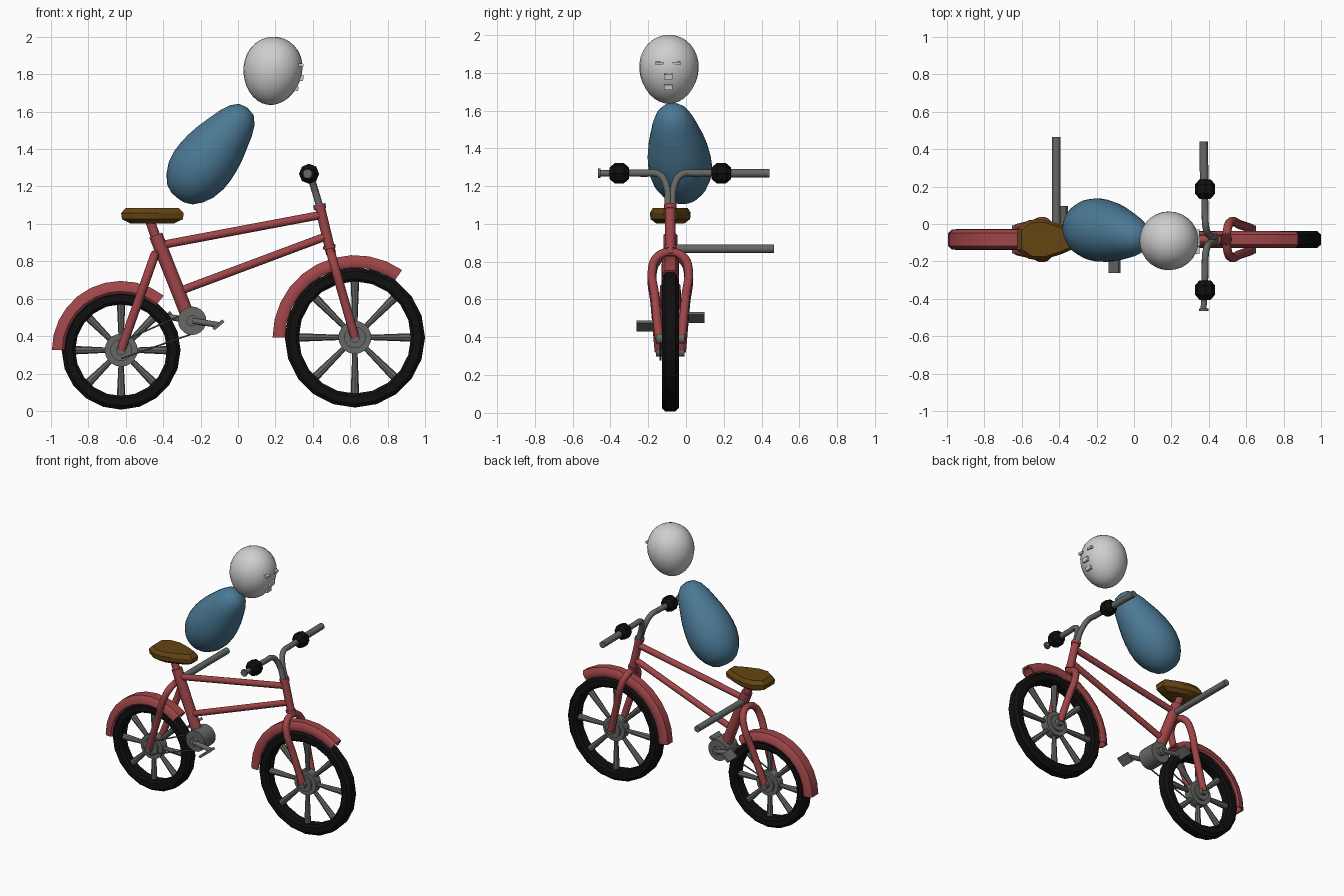
import bpy, bmesh
from math import pi, cos, sin, radians
from mathutils import Vector, Matrix

cube = bpy.data.objects.get("Cube")
if cube:
    bpy.data.objects.remove(cube)

YC = -0.083  # centre plane of the bicycle


def material(name, r, g, b):
    m = bpy.data.materials.new(name)
    m.use_nodes = True
    m.diffuse_color = (r, g, b, 1)
    m.node_tree.nodes["Principled BSDF"].inputs["Base Color"].default_value = (r, g, b, 1)
    return m


RED = material("frame red", 0.35, 0.06, 0.065)
GREY = material("metal grey", 0.13, 0.14, 0.13)
BLACK = material("rubber black", 0.005, 0.005, 0.005)
BROWN = material("saddle brown", 0.13, 0.06, 0.006)
BLUE = material("torso blue", 0.07, 0.19, 0.3)
WHITE = material("head white", 0.62, 0.62, 0.62)


def finish(name, bm, mat, angle=40):
    bmesh.ops.remove_doubles(bm, verts=bm.verts, dist=1e-5)
    bmesh.ops.recalc_face_normals(bm, faces=bm.faces)
    mesh = bpy.data.meshes.new(name)
    bm.to_mesh(mesh)
    bm.free()
    mesh.materials.append(mat)
    ob = bpy.data.objects.new(name, mesh)
    bpy.context.collection.objects.link(ob)
    bpy.ops.object.select_all(action='DESELECT')
    ob.select_set(True)
    bpy.context.view_layer.objects.active = ob
    bpy.ops.object.shade_smooth_by_angle(angle=radians(angle))
    return ob


def lathe(name, base, axis, profile, mat, n=16, closed=False, angle=40):
    """Turn (radius, height) points around an axis through base."""
    bm = bmesh.new()
    rot = Vector(axis).to_track_quat('Z', 'Y')
    rings = []
    for r, h in profile:
        rings.append([bm.verts.new(Vector(base) + rot @ Vector(
            (r * cos(2 * pi * i / n), r * sin(2 * pi * i / n), h))) for i in range(n)])
    pairs = list(zip(rings, rings[1:]))
    if closed:
        pairs.append((rings[-1], rings[0]))
    else:
        bm.faces.new(rings[0])
        bm.faces.new(rings[-1])
    for a, b in pairs:
        for i in range(n):
            j = (i + 1) % n
            bm.faces.new((a[i], a[j], b[j], b[i]))
    return finish(name, bm, mat, angle)


def rod(name, p, q, r, mat, r2=None, n=12):
    d = Vector(q) - Vector(p)
    return lathe(name, p, d, [(r, 0), (r if r2 is None else r2, d.length)], mat, n)


def tube(name, points, r, mat):
    """Round tube along a smooth path."""
    cu = bpy.data.curves.new(name, 'CURVE')
    cu.dimensions = '3D'
    cu.bevel_depth, cu.bevel_resolution, cu.resolution_u = r, 3, 6
    cu.use_fill_caps = True
    sp = cu.splines.new('BEZIER')
    sp.bezier_points.add(len(points) - 1)
    for bp, co in zip(sp.bezier_points, points):
        bp.co = co
        bp.handle_left_type = bp.handle_right_type = 'AUTO'
    temp = bpy.data.objects.new(name + " path", cu)
    bpy.context.collection.objects.link(temp)
    bpy.context.view_layer.update()
    mesh = bpy.data.meshes.new_from_object(
        temp.evaluated_get(bpy.context.evaluated_depsgraph_get()))
    bpy.data.objects.remove(temp)
    bm = bmesh.new()
    bm.from_mesh(mesh)
    bpy.data.meshes.remove(mesh)
    return finish(name, bm, mat)


def box(name, loc, size, mat, tilt=0):
    bm = bmesh.new()
    bmesh.ops.create_cube(bm, size=1, matrix=Matrix.Translation(loc)
                          @ Matrix.Rotation(tilt, 4, 'Y') @ Matrix.Diagonal((*size, 1)))
    return finish(name, bm, mat, 20)


def fender(name, x, z, r, half, start, end, steps=10):
    """Arched channel section swept around the wheel."""
    section = [(r - 0.055, 1), (r - 0.02, 0.95), (r, 0.6)]
    section += [(a, -b) for a, b in reversed(section)]
    section += [(a - 0.012, b * 0.82) for a, b in reversed(section)]
    bm = bmesh.new()
    rings = []
    for k in range(steps + 1):
        t = radians(start + (end - start) * k / steps)
        rings.append([bm.verts.new((x + a * cos(t), YC + b * half, z + a * sin(t)))
                      for a, b in section])
    for a, b in zip(rings, rings[1:]):
        for i in range(len(section)):
            j = (i + 1) % len(section)
            bm.faces.new((a[i], a[j], b[j], b[i]))
    bm.faces.new(rings[0])
    bm.faces.new(rings[-1])
    finish(name, bm, RED)


def wheel(side, x, z, r, rim, crown, arch):
    c = Vector((x, YC, z))
    # Tyre, hub and spokes
    w = 0.045
    tyre = [(rim, -w * .7), (rim + .015, -w), (r - .02, -w), (r, -w * .6),
            (r, w * .6), (r - .02, w), (rim + .015, w), (rim, w * .7)]
    lathe(side + "_tyre", c, (0, 1, 0), tyre, BLACK, 20, closed=True, angle=30)
    for part, hr, hw in (("hub", .088, .03), ("hub_flange", .058, .045), ("axle", .027, .075)):
        lathe(f"{side}_{part}", c, (0, 1, 0), [(hr, -hw), (hr, hw)], GREY, 20)
    for k in range(8):
        d = Vector((cos(k * pi / 4), 0, sin(k * pi / 4)))
        rod(f"{side}_spoke_{k + 1}", c + d * .05, c + d * (rim + .01), .013, GREY, .023, 8)
    # Fork arching over the wheel
    top = Vector((crown[0], YC, crown[1]))
    leg = [(0, .06), (.5, .082), (.8, .096), (.94, .07)]
    path = [c.lerp(top, t) + Vector((0, -s, 0)) for t, s in leg] + [top]
    path += [c.lerp(top, t) + Vector((0, s, 0)) for t, s in reversed(leg)]
    tube(side + "_fork", path, .024, RED)
    fender(side + "_fender", x, z, *arch)


wheel("front", .625, .393, .375, .30, (.495, .85), (.44, .046, 55, 180))
wheel("rear", -.625, .325, .318, .245, (-.445, .835), (.37, .056, 52, 180))

# Frame tubes
for name, p, q, r in (("seat_tube", (-.44, .94), (-.265, .5), .037),
                      ("seat_post", (-.475, 1.03), (-.43, .9), .026),
                      ("top_tube", (-.42, .885), (.44, 1.047), .022),
                      ("lower_tube", (-.32, .638), (.48, .937), .022),
                      ("head_tube", (.437, 1.095), (.498, .84), .027),
                      ("upper_collar", (.434, 1.105), (.439, 1.08), .033),
                      ("lower_collar", (.486, .885), (.49, .868), .034)):
    rod(name, (p[0], YC, p[1]), (q[0], YC, q[1]), r, RED)

# Handlebar with grips
for side, s, reach, er in (("left", 1, .525, .023), ("right", -1, .375, .016)):
    at = lambda x, y, z: (x, YC + s * y, z)
    tube(side + "_handlebar", [at(.438, .012, 1.09), at(.405, .02, 1.2), at(.385, .06, 1.262),
                               at(.38, .14, 1.268), at(.378, .27, 1.268)], .019, GREY)
    lathe(side + "_grip", at(.38, .27, 1.268), (0, 1, 0),
          [(.03, -.052), (.054, -.024), (.054, .024), (.03, .052)], BLACK, 8, angle=20)
    rod(side + "_bar_end", at(.376, .27, 1.268), at(.372, reach, 1.268), er, GREY)
rod("bar_cap", (.372, -.452, 1.268), (.372, -.465, 1.268), .025, GREY)

# Loose side rod behind the saddle
rod("side_rod", (-.415, -.09, .868), (-.415, .465, .868), .023, GREY)

# Crank drum, arms and pedals
hub = Vector((-.245, YC, .482))
lathe("crank_drum", hub, (0, 1, 0), [(.076, -.065), (.076, .065)], GREY, 20)
lathe("crank_axle", hub, (0, 1, 0), [(.03, -.09), (.03, .09)], GREY, 12)
for side, s, px, pz in (("left", 1, -.385, .505), ("right", -1, -.105, .46)):
    y = YC + s * .083
    rod(side + "_crank", (-.245, y, .482), (px, y, pz), .016, GREY)
    box(side + "_pedal", (px, YC + s * .13, pz), (.07, .1, .018), GREY, -.7)

# Chain runs
for name, dz, hz in (("upper_chain", .055, .045), ("lower_chain", -.07, -.045)):
    rod(name, (-.625, YC - .052, .325 + hz), (-.245, YC - .052, .482 + dz), .005, GREY, n=6)

# Saddle: stacked outlines, wide at the back
half = [(-.625, .06), (-.56, .105), (-.48, .108), (-.38, .075), (-.29, .035)]
outline = half + [(x, -y) for x, y in reversed(half)]
bm = bmesh.new()
layers = [[bm.verts.new((-.46 + (x + .46) * k, YC + y * k, z)) for x, y in outline]
          for k, z in ((.7, 1.003), (.97, 1.025), (1, 1.058), (.85, 1.085))]
for a, b in zip(layers, layers[1:]):
    for i in range(len(outline)):
        j = (i + 1) % len(outline)
        bm.faces.new((a[i], a[j], b[j], b[i]))
bm.faces.new(layers[0])
bm.faces.new(layers[-1])
finish("saddle", bm, BROWN, 30)

# Egg-shaped torso leaning forward
low, high = Vector((-.325, -.005, 1.14)), Vector((.052, -.08, 1.62))
egg = [(0, 0), (.05, .01), (.088, .04), (.125, .11), (.153, .2), (.167, .31), (.168, .4),
       (.162, .5), (.149, .61), (.13, .72), (.11, .83), (.085, .92), (.05, .98), (0, 1)]
length = (high - low).length
lathe("torso", low, high - low, [(r, h * length) for r, h in egg], BLUE, 28, angle=80)

# Head, slightly narrower at the chin
arc = [pi * i / 16 for i in range(17)]
lathe("head", (.185, -.09, 1.818), (.16, 0, 1),
      [(.157 * sin(t) * (1 - .07 * cos(t)), -.183 * cos(t)) for t in arc], WHITE, 28, angle=80)

# Face features
for name, y, x, z, w, h in (("left_eye", -.05, .335, 1.85, .042, .016),
                            ("right_eye", -.14, .335, 1.85, .042, .016),
                            ("nose", -.094, .335, 1.78, .046, .03),
                            ("mouth", -.094, .308, 1.725, .046, .026)):
    box(name, (x, y, z), (.03, w, h), WHITE, .16)
